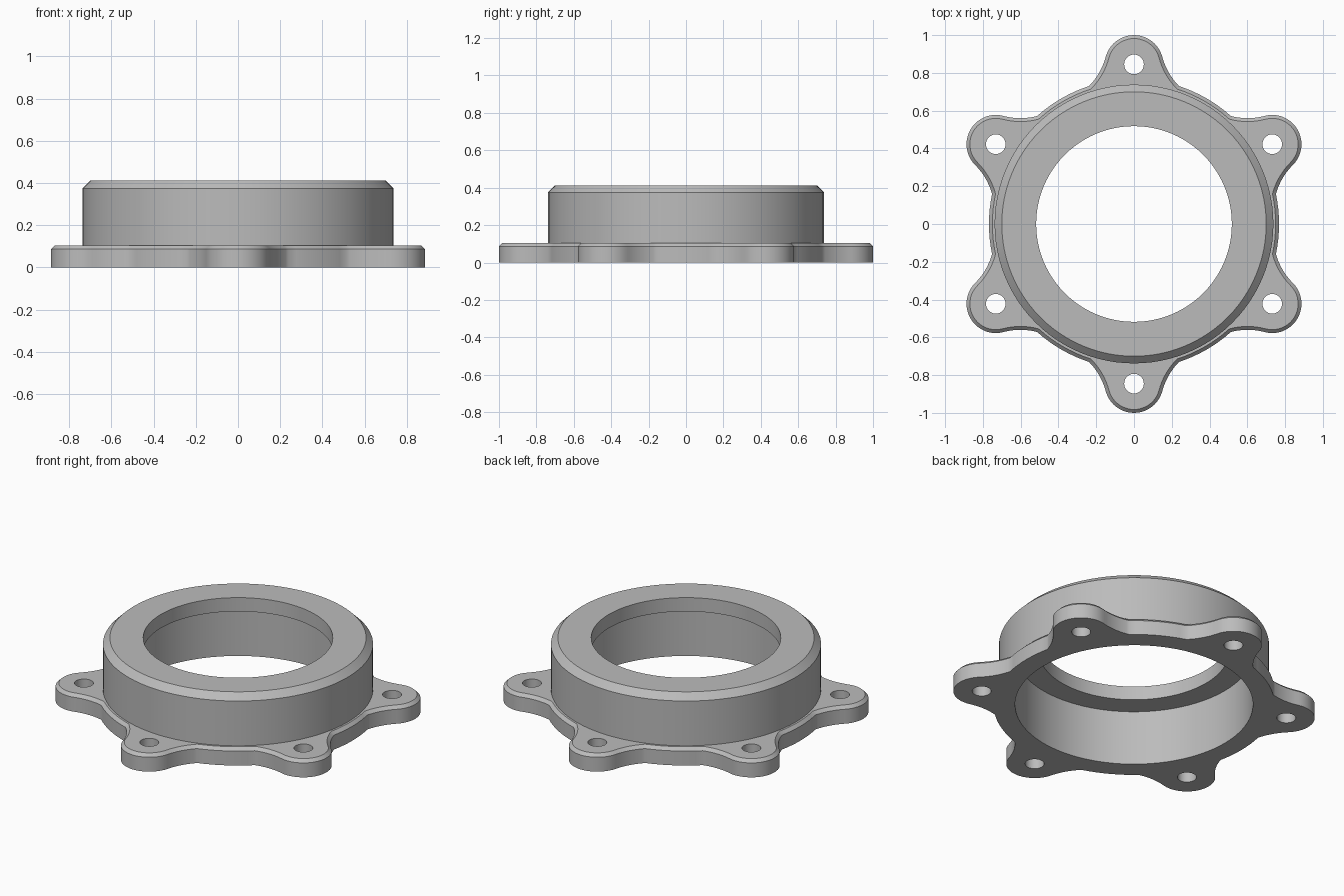
import bpy
import bmesh
from math import sin, cos, pi, radians, atan2, acos, hypot

if "Cube" in bpy.data.objects:
    bpy.data.objects.remove(bpy.data.objects["Cube"], do_unlink=True)

LUGS = 6
LUG_DIST, LUG_R = 0.845, 0.155      # bolt circle and lug rounding
FILLET_R, FILLET_ANGLE = 0.35, radians(15)
BASE_R = 0.768                      # flange rim between lugs
HOLE_R, BORE_R, MOUTH_R, COLLAR_R = 0.052, 0.65, 0.518, 0.738
FLANGE_Z, STEP_Z, RIM_Z, TOP_Z = 0.105, 0.33, 0.375, 0.413
EDGE, BEVEL = 0.018, 0.038
SEG = 96

metal = bpy.data.materials.new("grey metal")
metal.use_nodes = True
metal.diffuse_color = (0.5, 0.5, 0.5, 1)
metal.node_tree.nodes["Principled BSDF"].inputs["Base Color"].default_value = (0.5, 0.5, 0.5, 1)


def lerp(a, b, n):
    return [a + (b - a) * i / n for i in range(n + 1)]


def half_lug(inset):
    """Half outline of one lug along +x, from its tip to the middle of the rim."""
    r, f, base = LUG_R - inset, FILLET_R + inset, BASE_R - inset
    reach = LUG_R + FILLET_R
    tangent = pi / 2 - FILLET_ANGLE
    cx, cy = LUG_DIST + reach * cos(tangent), reach * sin(tangent)
    # where the concave fillet meets the round rim
    dist = hypot(cx, cy)
    swing = acos((dist * dist + base * base - f * f) / (2 * dist * base))
    meet = atan2(cy, cx) - swing
    if meet < 0 or meet > pi / LUGS:
        meet = atan2(cy, cx) + swing
    corner = atan2(base * sin(meet) - cy, base * cos(meet) - cx)
    start = tangent - pi
    pts = [(LUG_DIST + r * cos(a), r * sin(a)) for a in lerp(0, tangent, 10)]
    pts += [(cx + f * cos(a), cy + f * sin(a)) for a in lerp(start, corner, 10)[1:]]
    pts += [(base * cos(a), base * sin(a)) for a in lerp(meet, pi / LUGS, 4)[1:]]
    return pts


def outline(inset):
    half = half_lug(inset)
    lug = [(x, -y) for x, y in reversed(half[1:])] + half[:-1]
    loop = []
    for i in range(LUGS):
        a = pi / 2 + i * 2 * pi / LUGS
        loop += [(x * cos(a) - y * sin(a), x * sin(a) + y * cos(a)) for x, y in lug]
    return loop


def circle(r, n=SEG, cx=0, cy=0):
    return [(cx + r * cos(2 * pi * i / n), cy + r * sin(2 * pi * i / n)) for i in range(n)]


def ring(bm, pts, z):
    verts = [bm.verts.new((x, y, z)) for x, y in pts]
    for i, v in enumerate(verts):
        bm.edges.new((v, verts[i - 1]))
    return verts


def bridge(bm, lower, upper):
    for i in range(len(lower)):
        bm.faces.new((lower[i - 1], lower[i], upper[i], upper[i - 1]))


def cap(bm, loops):
    """Fill a flat face that has holes in it."""
    edges = [bm.edges.get((l[i], l[i - 1])) for l in loops for i in range(len(l))]
    bmesh.ops.triangle_fill(bm, use_beauty=True, use_dissolve=False, edges=edges)


def finish(bm, name):
    mesh = bpy.data.meshes.new(name)
    bm.to_mesh(mesh)
    bm.free()
    mesh.materials.append(metal)
    obj = bpy.data.objects.new(name, mesh)
    bpy.context.collection.objects.link(obj)
    bpy.ops.object.select_all(action="DESELECT")
    obj.select_set(True)
    bpy.context.view_layer.objects.active = obj
    bpy.ops.object.shade_smooth_by_angle(angle=radians(30))


# Lugged flange: chamfered rim, bolt holes and flat top and bottom
bm = bmesh.new()
foot = ring(bm, outline(0), 0)
shoulder = ring(bm, outline(0), FLANGE_Z - EDGE)
crown = ring(bm, outline(EDGE), FLANGE_Z)
bridge(bm, foot, shoulder)
bridge(bm, shoulder, crown)
bottom, top = [foot], [crown]
for i in range(LUGS):
    a = pi / 2 + i * 2 * pi / LUGS
    hole = circle(HOLE_R, 32, LUG_DIST * cos(a), LUG_DIST * sin(a))
    low, high = ring(bm, hole, 0), ring(bm, hole, FLANGE_Z)
    bridge(bm, high, low)
    bottom.append(low)
    top.append(high)

# Collar: outer wall, bevelled top, mouth, inner step and wide bore
profile = [(COLLAR_R, FLANGE_Z), (COLLAR_R, RIM_Z), (COLLAR_R - BEVEL, TOP_Z),
           (MOUTH_R, TOP_Z), (MOUTH_R, STEP_Z), (BORE_R, STEP_Z), (BORE_R, 0)]
rings = [ring(bm, circle(r), z) for r, z in profile]
for lower, upper in zip(rings, rings[1:]):
    bridge(bm, lower, upper)
cap(bm, top + [rings[0]])
cap(bm, bottom + [rings[-1]])
bmesh.ops.recalc_face_normals(bm, faces=bm.faces)
finish(bm, "flanged_collar")
